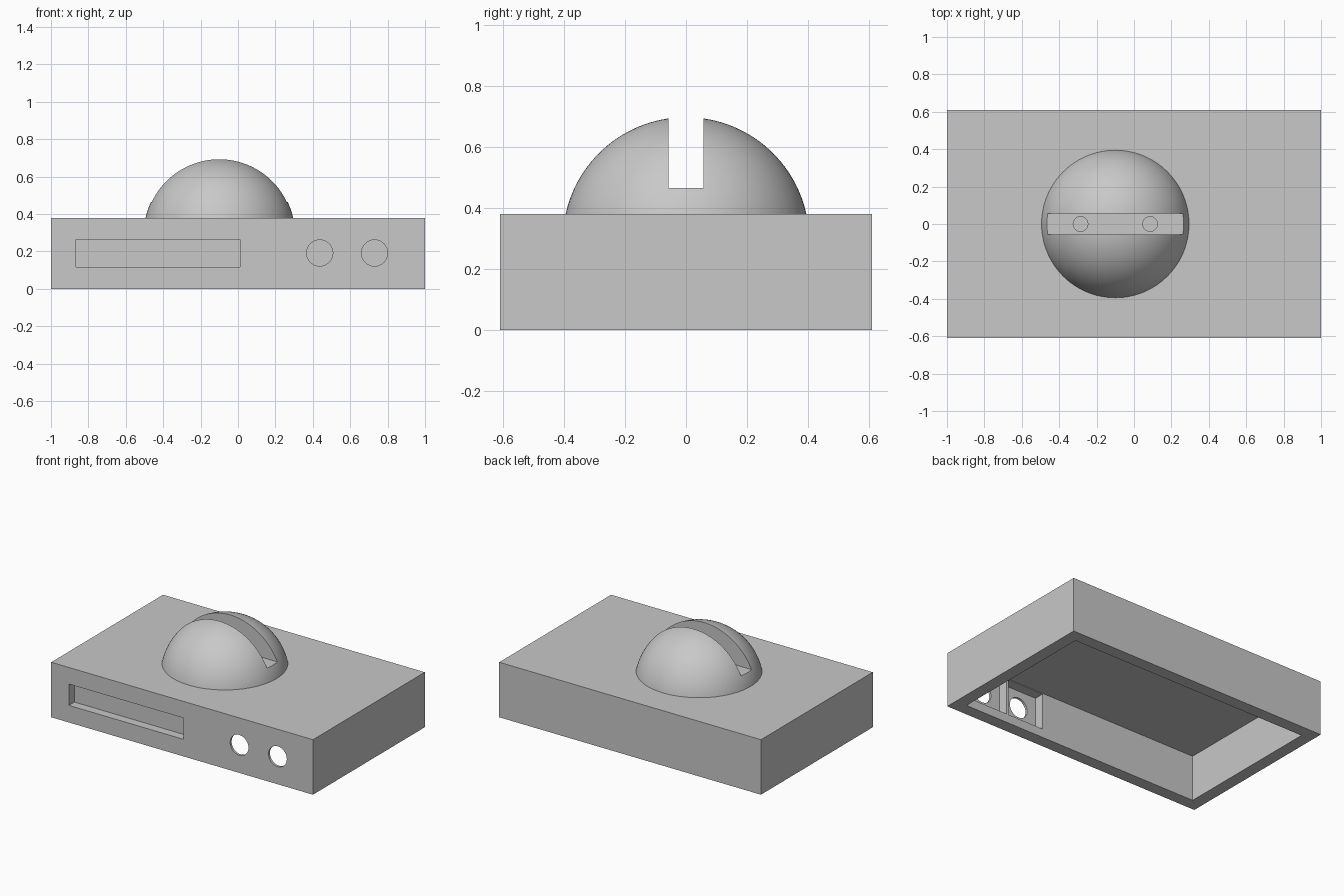
import bpy
import bmesh
from math import radians
from mathutils import Matrix, Vector

default_cube = bpy.data.objects.get("Cube")
if default_cube:
    bpy.data.objects.remove(default_cube, do_unlink=True)

grey = bpy.data.materials.new("plain_grey")
grey.use_nodes = True
colour = (0.58, 0.58, 0.58, 1)
grey.diffuse_color = colour
grey.node_tree.nodes["Principled BSDF"].inputs["Base Color"].default_value = colour

WIDTH, DEPTH, HEIGHT = 2.0, 1.22, 0.38
WALL, ROOF = 0.085, 0.065
FRONT = -DEPTH / 2
DOME_X, DOME_R, DOME_Z = -0.1, 0.404, 0.293
FLOOR_Z = 0.465


def finish(bm, name):
    mesh = bpy.data.meshes.new(name)
    bm.to_mesh(mesh)
    bm.free()
    obj = bpy.data.objects.new(name, mesh)
    mesh.materials.append(grey)
    bpy.context.collection.objects.link(obj)
    return obj


def box(name, low, high):
    low, high = Vector(low), Vector(high)
    bm = bmesh.new()
    matrix = Matrix.Translation((low + high) / 2) @ Matrix.Diagonal((high - low).to_4d())
    bmesh.ops.create_cube(bm, size=1, matrix=matrix)
    return finish(bm, name)


def cylinder(name, centre, radius, length, tilt=0):
    bm = bmesh.new()
    bmesh.ops.create_cone(
        bm, cap_ends=True, segments=48, radius1=radius, radius2=radius, depth=length,
        matrix=Matrix.Translation(centre) @ Matrix.Rotation(radians(tilt), 4, "X"))
    return finish(bm, name)


def cut(target, cutter):
    """Subtract the cutter from the target, then discard it."""
    cutter.hide_render = True
    bpy.context.view_layer.objects.active = target
    mod = target.modifiers.new("cut", "BOOLEAN")
    mod.operation, mod.solver, mod.object = "DIFFERENCE", "EXACT", cutter
    bpy.ops.object.modifier_apply(modifier=mod.name)
    bpy.data.objects.remove(cutter, do_unlink=True)


def smooth(obj):
    bpy.ops.object.select_all(action="DESELECT")
    obj.select_set(True)
    bpy.context.view_layer.objects.active = obj
    bpy.ops.object.shade_smooth_by_angle(angle=radians(30))


# Case: a box open at the bottom
case = box("case", (-WIDTH / 2, FRONT, 0), (WIDTH / 2, -FRONT, HEIGHT))
cut(case, box("hollow", (-WIDTH / 2 + WALL, FRONT + WALL, -0.1),
              (WIDTH / 2 - WALL, -FRONT - WALL, HEIGHT - ROOF)))

# Shallow rectangular recess in the front
cut(case, box("display_recess", (-0.865, FRONT - 0.1, 0.118), (0.01, FRONT + 0.06, 0.265)))

# Round front holes, each with a square pocket behind it
for x in (0.437, 0.73):
    cut(case, box("pocket", (x - 0.138, FRONT + 0.016, 0.06),
                  (x + 0.138, FRONT + WALL + 0.05, 0.31)))
    cut(case, cylinder("knob_hole", (x, FRONT, 0.192), 0.07, 0.3, 90))
smooth(case)

# Dome: a sphere trimmed just under the case top
bm = bmesh.new()
bmesh.ops.create_uvsphere(bm, u_segments=96, v_segments=64, radius=DOME_R,
                          matrix=Matrix.Translation((DOME_X, 0, DOME_Z)))
trim = bmesh.ops.bisect_plane(bm, geom=bm.verts[:] + bm.edges[:] + bm.faces[:],
                              plane_co=(0, 0, HEIGHT - 0.02), plane_no=(0, 0, 1),
                              clear_inner=True)
rim = [e for e in trim["geom_cut"] if isinstance(e, bmesh.types.BMEdge)]
bmesh.ops.contextual_create(bm, geom=rim)
bmesh.ops.recalc_face_normals(bm, faces=bm.faces[:])
dome = finish(bm, "dome")

# Slot across the dome and two blind holes in its floor
cut(dome, box("slot", (DOME_X - 0.6, -0.057, FLOOR_Z), (DOME_X + 0.6, 0.057, 1)))
for side in (-1, 1):
    cut(dome, cylinder("pin_hole", (DOME_X + side * 0.186, 0, FLOOR_Z), 0.039, 0.12))
smooth(dome)
